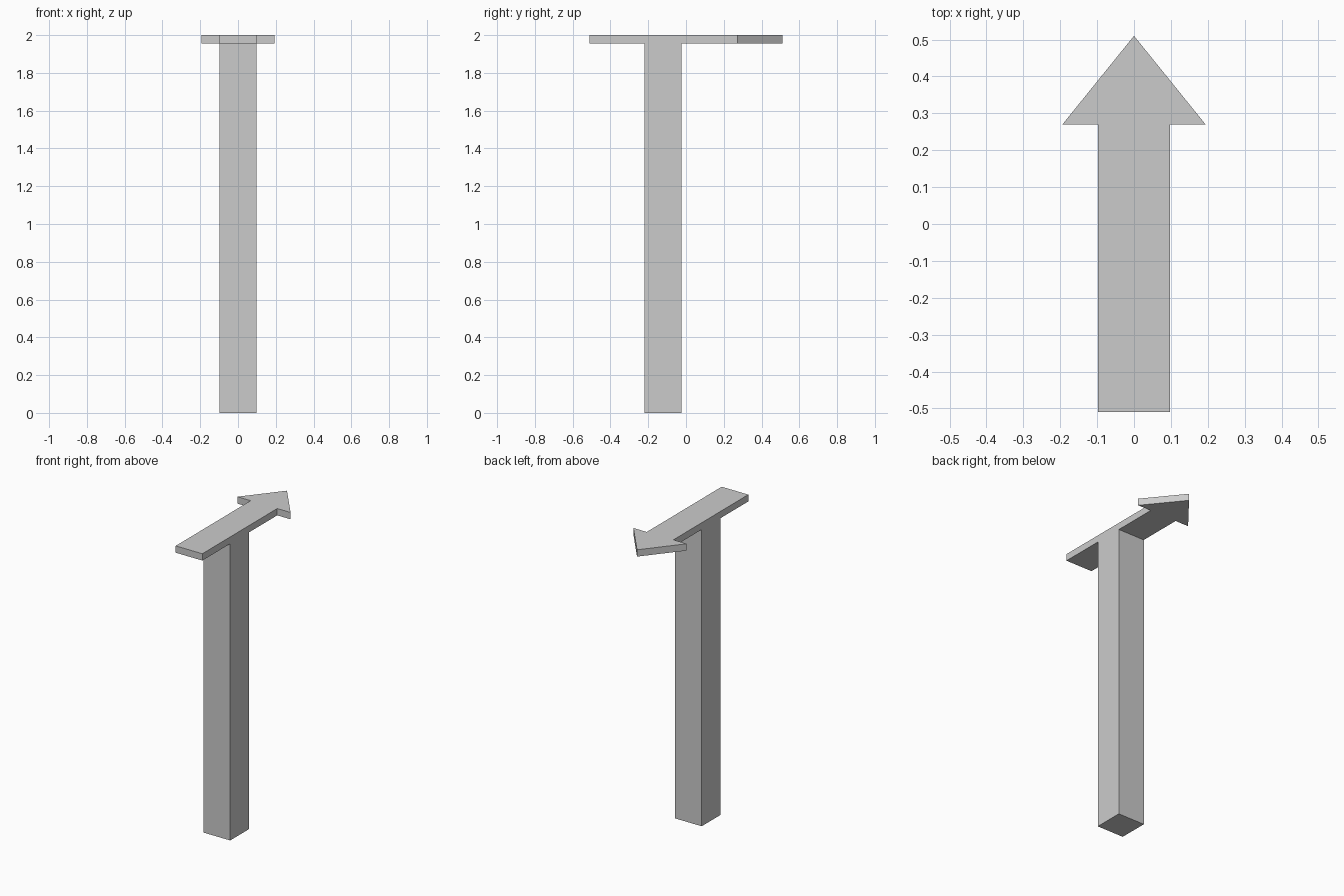
import bpy
import bmesh

default = bpy.data.objects.get("Cube")
if default:
    bpy.data.objects.remove(default, do_unlink=True)

# Single flat grey
GREY = (0.6, 0.6, 0.6, 1.0)
grey = bpy.data.materials.new("plain grey")
grey.use_nodes = True
grey.diffuse_color = GREY
grey.node_tree.nodes["Principled BSDF"].inputs["Base Color"].default_value = GREY


def extruded(name, outline, bottom, top):
    """Extrude a flat outline upward into a closed, flat-shaded solid."""
    bm = bmesh.new()
    face = bm.faces.new([bm.verts.new((x, y, bottom)) for x, y in outline])
    result = bmesh.ops.extrude_face_region(bm, geom=[face])
    for v in result["geom"]:
        if isinstance(v, bmesh.types.BMVert):
            v.co.z = top
    bmesh.ops.recalc_face_normals(bm, faces=bm.faces)
    mesh = bpy.data.meshes.new(name)
    bm.to_mesh(mesh)
    bm.free()
    mesh.materials.append(grey)
    obj = bpy.data.objects.new(name, mesh)
    bpy.context.collection.objects.link(obj)
    return obj


HALF = 0.097      # half width of the post and arrow shaft
PLATE_Z = 1.955   # underside of the arrow plate

# Square post
extruded("post", [(-HALF, -0.22), (HALF, -0.22), (HALF, -0.025), (-HALF, -0.025)],
         0, PLATE_Z)

# Flat arrow plate: right half of the outline, mirrored to close it
right_side = [(HALF, -0.51), (HALF, 0.27), (0.194, 0.27)]
left_side = [(-x, y) for x, y in reversed(right_side)]
extruded("arrow_plate", right_side + [(0, 0.51)] + left_side, PLATE_Z, 2)
